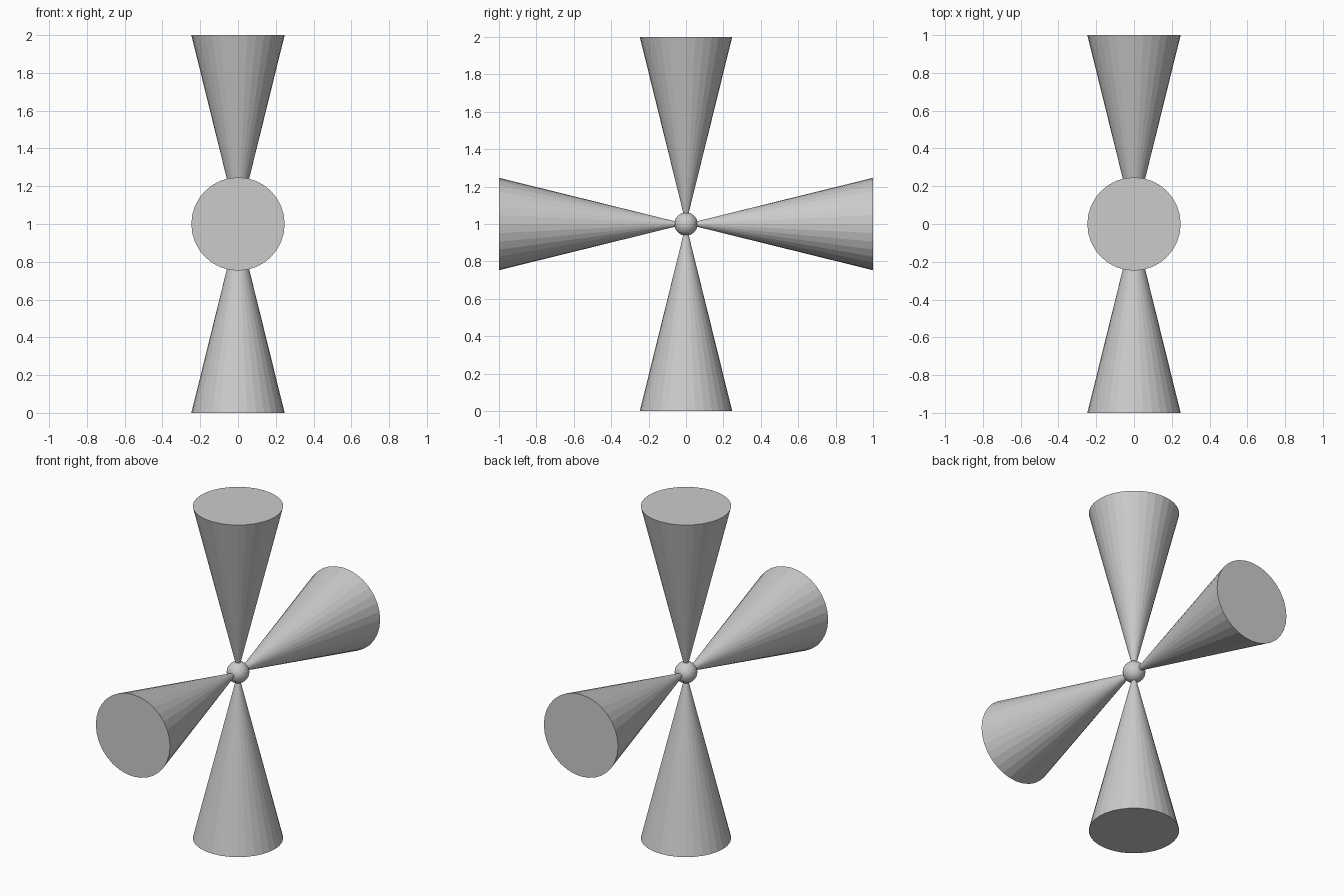
import bpy
from math import pi
from mathutils import Vector

if "Cube" in bpy.data.objects:
    bpy.data.objects.remove(bpy.data.objects["Cube"])

CENTRE = Vector((0, 0, 1))
RADIUS, LENGTH = 0.247, 1.0


def cone_arm(name, direction):
    """Cone with its tip at the hub and its base facing outwards."""
    d = Vector(direction)
    rot = (-d).to_track_quat('Z', 'Y').to_euler()
    bpy.ops.mesh.primitive_cone_add(vertices=32, radius1=RADIUS, radius2=0,
                                    depth=LENGTH,
                                    location=CENTRE + d * LENGTH / 2,
                                    rotation=rot)
    bpy.context.object.name = name


# Four cones in a cross
cone_arm("top_cone", (0, 0, 1))
cone_arm("bottom_cone", (0, 0, -1))
cone_arm("front_cone", (0, -1, 0))
cone_arm("back_cone", (0, 1, 0))

# Hub ball where the tips meet
bpy.ops.mesh.primitive_uv_sphere_add(segments=32, ring_count=16,
                                     radius=0.062, location=CENTRE)
bpy.context.object.name = "hub_ball"
